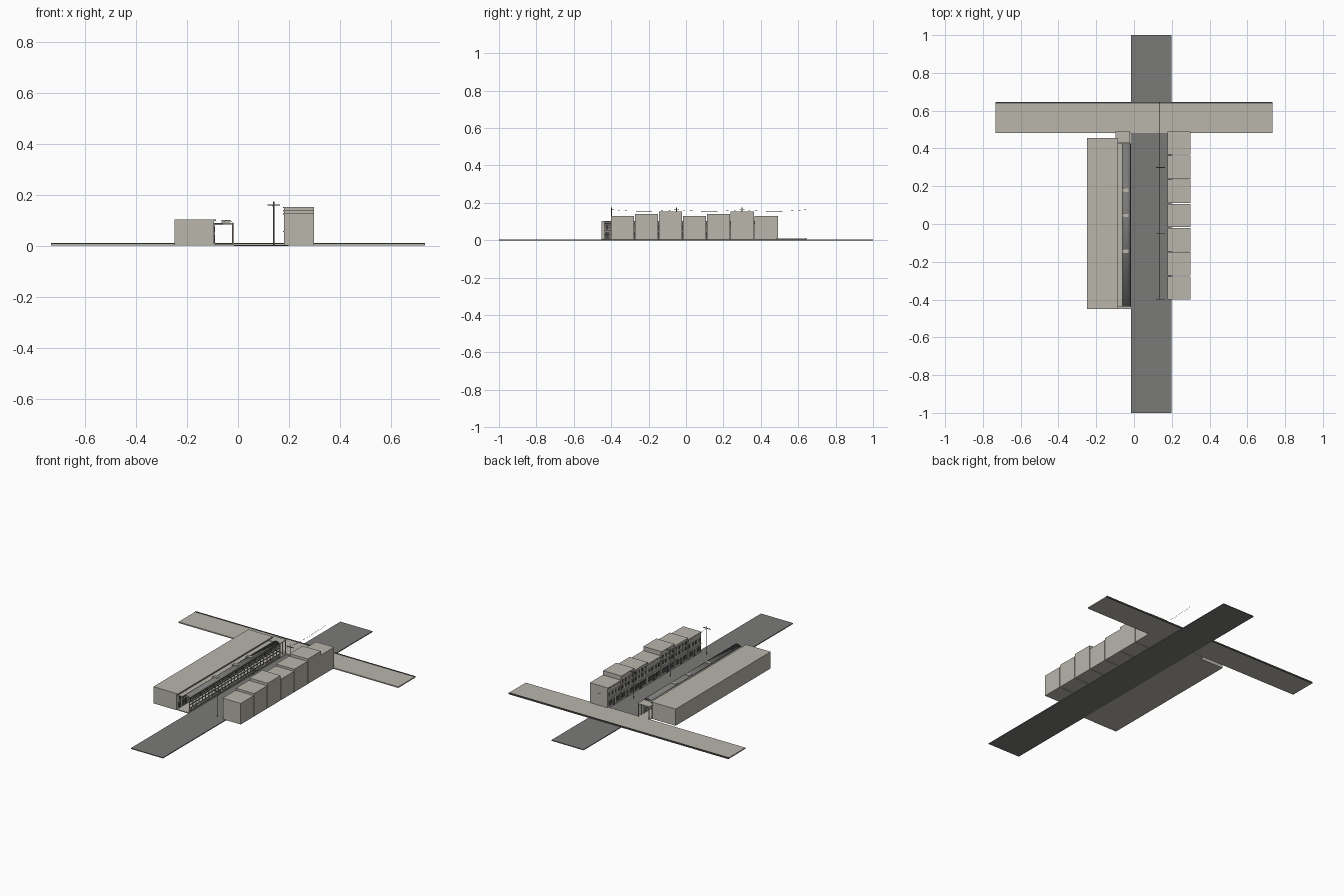
import bpy, bmesh, math

if "Cube" in bpy.data.objects:
    bpy.data.objects.remove(bpy.data.objects["Cube"])


def material(name, rgb):
    m = bpy.data.materials.new(name)
    m.diffuse_color = (*rgb, 1)
    m.use_nodes = True
    m.node_tree.nodes["Principled BSDF"].inputs["Base Color"].default_value = m.diffuse_color
    return m


STONE = material("warm grey stone", (0.48, 0.465, 0.41))
ROAD = material("asphalt grey", (0.195, 0.195, 0.19))
IRON = material("dark iron", (0.08, 0.08, 0.075))
GLASS = material("dark window", (0.07, 0.07, 0.07))
PALE = material("pale plaster", (0.72, 0.71, 0.67))


def finish(name, mat, bm):
    me = bpy.data.meshes.new(name)
    bm.to_mesh(me)
    bm.free()
    me.materials.append(mat)
    ob = bpy.data.objects.new(name, me)
    bpy.context.collection.objects.link(ob)
    return ob


def boxes(name, mat, spans):
    """One object made of boxes given as (x0, x1, y0, y1, z0, z1)."""
    bm = bmesh.new()
    for x0, x1, y0, y1, z0, z1 in spans:
        vs = bmesh.ops.create_cube(bm, size=1)["verts"]
        bmesh.ops.scale(bm, vec=(x1 - x0, y1 - y0, z1 - z0), verts=vs)
        bmesh.ops.translate(bm, vec=((x0 + x1) / 2, (y0 + y1) / 2, (z0 + z1) / 2), verts=vs)
    return finish(name, mat, bm)


def tube(name, mat, paths, radius):
    cu = bpy.data.curves.new(name, "CURVE")
    cu.dimensions = "3D"
    cu.bevel_depth = radius
    cu.bevel_resolution = 0
    for path in paths:
        sp = cu.splines.new("POLY")
        sp.points.add(len(path) - 1)
        for p, co in zip(sp.points, path):
            p.co = (*co, 1)
    ob = bpy.data.objects.new(name, cu)
    cu.materials.append(mat)
    bpy.context.collection.objects.link(ob)


# Ground: main road and the raised cross street with a dark kerb
boxes("main_road", ROAD, [(-0.016, 0.199, -1, 1, 0, 0.005)])
boxes("cross_street", STONE, [(-0.734, 0.734, 0.481, 0.640, 0.003, 0.010)])
boxes("cross_street_kerb", IRON, [(-0.734, 0.734, 0.638, 0.645, 0.003, 0.012)])

# Long building on the left
boxes("long_building", STONE, [(-0.25, -0.094, -0.451, 0.456, 0.003, 0.104),
                               (-0.094, -0.086, -0.451, 0.456, 0.098, 0.104)])
boxes("arcade_floor", STONE, [(-0.094, -0.016, -0.449, 0.48, 0.003, 0.008)])
boxes("gallery_ledge", STONE, [(-0.094, -0.060, -0.437, 0.425, 0.084, 0.089)])

# Shopfront openings on the long building
N = 28
STEP = 0.862 / N
shop = []
for i in range(N):
    y = -0.437 + i * STEP
    shop.append((-0.094, -0.0925, y + 0.005, y + STEP - 0.005, 0.012, 0.046))
    shop.append((-0.094, -0.0925, y + 0.007, y + STEP - 0.007, 0.054, 0.078))
boxes("shop_windows", GLASS, shop)

# Arcade screen: pale columns and balusters with dark rails along the kerb
columns, rails = [], []
for i in range(N + 1):
    y = -0.437 + i * STEP
    columns.append((-0.021, -0.016, y - 0.002, y + 0.002, 0.008, 0.09))
    if i < N:
        for k in (1, 2, 3):
            yy = y + k * STEP / 4
            columns.append((-0.019, -0.017, yy - 0.0007, yy + 0.0007, 0.008, 0.032))
            columns.append((-0.019, -0.017, yy - 0.0007, yy + 0.0007, 0.068, 0.09))
for z in (0.012, 0.030, 0.050, 0.066, 0.080, 0.089):
    rails.append((-0.020, -0.0155, -0.437, 0.425, z - 0.0012, z + 0.0012))
boxes("arcade_columns", PALE, columns)
boxes("arcade_rails", IRON, rails)

# Barrel vault of the arcade with three small roof lights
bm = bmesh.new()
rings = [[bm.verts.new((-0.040 - 0.021 * math.cos(math.pi * t / 10), y,
                        0.089 + 0.012 * math.sin(math.pi * t / 10))) for t in range(11)]
         for y in (-0.437, 0.425)]
for t in range(10):
    bm.faces.new((rings[0][t], rings[0][t + 1], rings[1][t + 1], rings[1][t]))
bmesh.ops.recalc_face_normals(bm, faces=bm.faces)
vault = finish("arcade_vault", ROAD, bm)
for p in vault.data.polygons:
    p.use_smooth = True
vault.modifiers.new("thickness", "SOLIDIFY").thickness = 0.001
boxes("vault_roof_lights", STONE, [(-0.064, -0.030, y - 0.009, y + 0.009, 0.092, 0.1025)
                                   for y in (-0.145, 0.045, 0.178)])

# Open pavilion at the far end of the arcade
boxes("pavilion_roof", STONE, [(-0.098, -0.020, 0.428, 0.490, 0.086, 0.090)])
boxes("pavilion_posts", PALE, [(x, x + 0.004, y, y + 0.004, 0.008, 0.086)
                               for x in (-0.094, -0.024) for y in (0.430, 0.456, 0.484)])

# Row of seven houses on the right, facades facing the road
heights = [0.130, 0.141, 0.154, 0.130, 0.141, 0.154, 0.130]
W = 0.128
walls, trims, panes, lintels = [], [], [], []
for i, h in enumerate(heights):
    y0 = -0.401 + i * W
    y1 = y0 + W - 0.004
    walls.append((0.181, 0.299, y0, y1, 0.003, h - 0.002))
    trims.append((0.177, 0.299, y0, y1, h - 0.005, h))
    trims.append((0.177, 0.181, y0, y1, 0.056, 0.060))
    for k in range(4):
        c = y0 + (k + 0.5) * (y1 - y0) / 4
        panes.append((0.1795, 0.181, c - 0.008, c + 0.008, 0.072, 0.094))
        lintels.append((0.178, 0.181, c - 0.010, c + 0.010, 0.094, 0.097))
        if h > 0.135:
            panes.append((0.1795, 0.181, c - 0.007, c + 0.007, 0.106, 0.124))
    c = (y0 + y1) / 2
    panes.append((0.1795, 0.181, c - 0.010, c + 0.010, 0.006, 0.046))
    for s in (-1, 1):
        panes.append((0.1795, 0.181, c + s * 0.036 - 0.018, c + s * 0.036 + 0.018, 0.016, 0.046))
boxes("house_walls", STONE, walls)
boxes("house_cornices", STONE, trims)
boxes("house_lintels", STONE, lintels)
boxes("house_windows", GLASS, panes)

# Utility poles with crossarms and sagging wires
poles = [-0.399, -0.05, 0.299]
boxes("pole_crossarms", ROAD, [(0.116, 0.164, y - 0.0015, y + 0.0015, 0.159, 0.163) for y in poles])
tube("utility_poles", ROAD, [[(0.14, y, 0.005), (0.14, y, 0.175)] for y in poles], 0.0025)
wires = []
for x in (0.136, 0.14):
    for a, b in zip(poles, poles[1:] + [0.645]):
        wires.append([(x, a + (b - a) * t / 8, 0.164 - 0.036 * (t / 8) * (1 - t / 8))
                      for t in range(9)])
tube("wires", IRON, wires, 0.0004)
